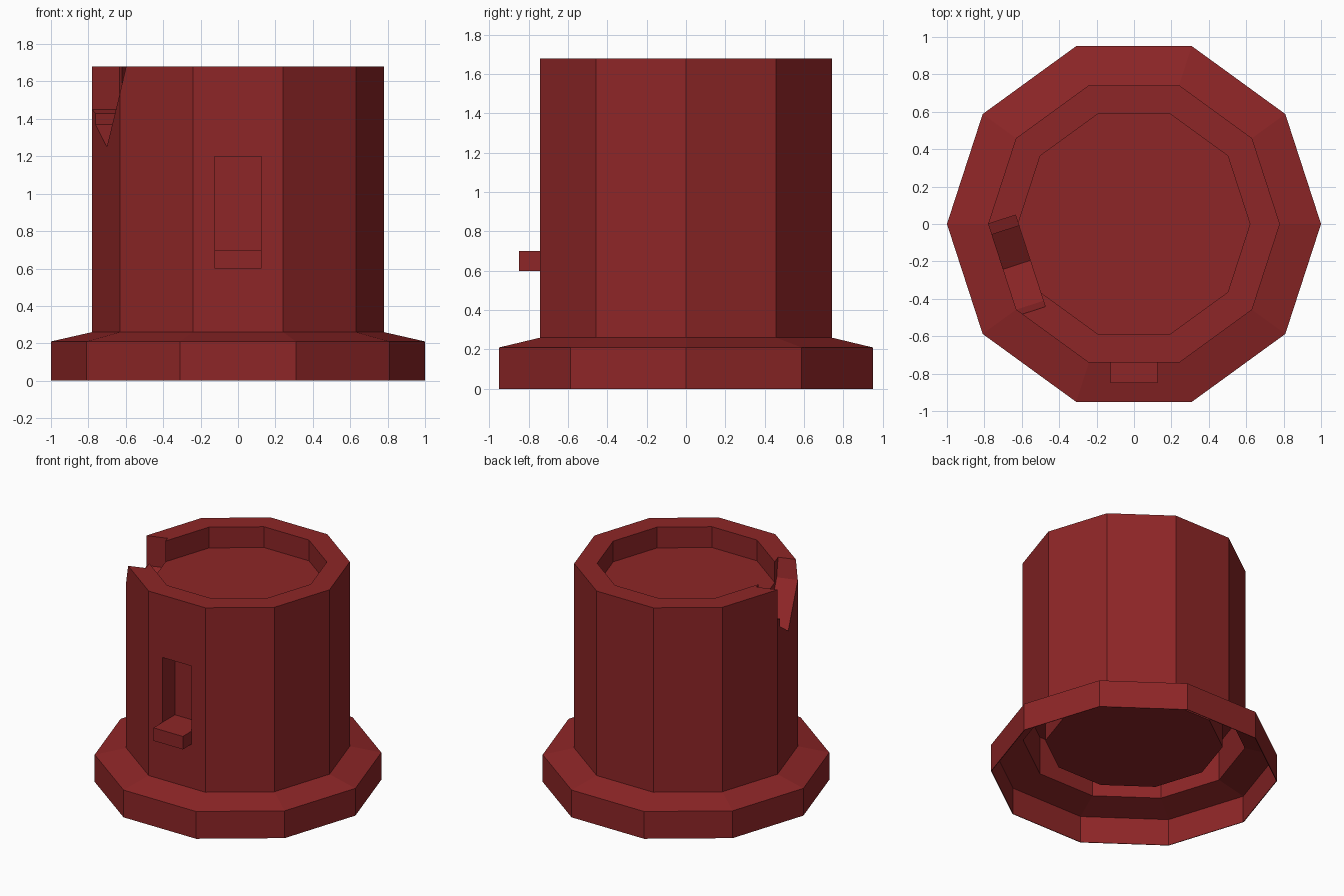
import bpy, bmesh, math
from mathutils import Vector

if "Cube" in bpy.data.objects:
    bpy.data.objects.remove(bpy.data.objects["Cube"])

SIDES = 10
red = bpy.data.materials.new("dark red")
red.diffuse_color = (0.27, 0.019, 0.02, 1)
red.use_nodes = True
red.node_tree.nodes["Principled BSDF"].inputs["Base Color"].default_value = red.diffuse_color


def finish(name, bm):
    bmesh.ops.recalc_face_normals(bm, faces=bm.faces)
    me = bpy.data.meshes.new(name)
    bm.to_mesh(me)
    bm.free()
    me.materials.append(red)
    ob = bpy.data.objects.new(name, me)
    bpy.context.collection.objects.link(ob)
    return ob


def lathe(name, profile):
    """Ten-sided revolve of (radius, z) points, capped at both ends."""
    bm = bmesh.new()
    rings = []
    for r, z in profile:
        rings.append([bm.verts.new((r * math.cos(2 * math.pi * i / SIDES),
                                    r * math.sin(2 * math.pi * i / SIDES), z))
                      for i in range(SIDES)])
    for a, b in zip(rings, rings[1:]):
        for i in range(SIDES):
            j = (i + 1) % SIDES
            bm.faces.new((a[i], a[j], b[j], b[i]))
    bm.faces.new(rings[0])
    bm.faces.new(rings[-1])
    return finish(name, bm)


def prism(name, points, offset):
    """Extrude a polygon of 3D points along offset."""
    bm = bmesh.new()
    a = [bm.verts.new(p) for p in points]
    b = [bm.verts.new(Vector(p) + offset) for p in points]
    n = len(a)
    bm.faces.new(a)
    bm.faces.new(b)
    for i in range(n):
        bm.faces.new((a[i], a[(i + 1) % n], b[(i + 1) % n], b[i]))
    return finish(name, bm)


def box(name, x0, x1, y0, y1, z0, z1):
    return prism(name, [(x0, y0, z0), (x1, y0, z0), (x1, y1, z0), (x0, y1, z0)],
                 Vector((0, 0, z1 - z0)))


# body: recessed top, wall, hollow flange, open gap under the wall, closed core
body = lathe("vessel_body", [
    (0.62, 1.52), (0.62, 1.68), (0.78, 1.68), (0.78, 0.26), (1.0, 0.21),
    (1.0, 0.0), (0.995, 0.0), (0.995, 0.206), (0.775, 0.256),
    (0.775, 0.55), (0.62, 0.55), (0.62, 0.26)])

# front slot cutter
slot = box("slot_cutter", -0.125, 0.125, -0.95, -0.588, 0.70, 1.20)

# broken notch in the rim, drawn on the left front facet and pushed outward
mid = math.radians(198)
out = Vector((math.cos(mid), math.sin(mid), 0))
along = Vector((-math.sin(mid), math.cos(mid), 0))
half = 0.78 * math.sin(math.pi / SIDES)
outline = [(0, 1.75), (0, 1.45), (0.06, 1.43), (0.06, 1.37), (0.255, 1.25),
           (0.482, 1.54), (0.515, 1.68), (0.515, 1.75)]
notch = prism("notch_cutter",
              [out * 0.588 + along * (u - half) + Vector((0, 0, z)) for u, z in outline],
              out * 0.3)

for cutter in (slot, notch):
    m = body.modifiers.new(cutter.name, 'BOOLEAN')
    m.operation = 'DIFFERENCE'
    m.solver = 'EXACT'
    m.object = cutter
    cutter.hide_render = True
    cutter.hide_viewport = True

# ledge below the slot
box("slot_ledge", -0.125, 0.125, -0.85, -0.70, 0.60, 0.70)
